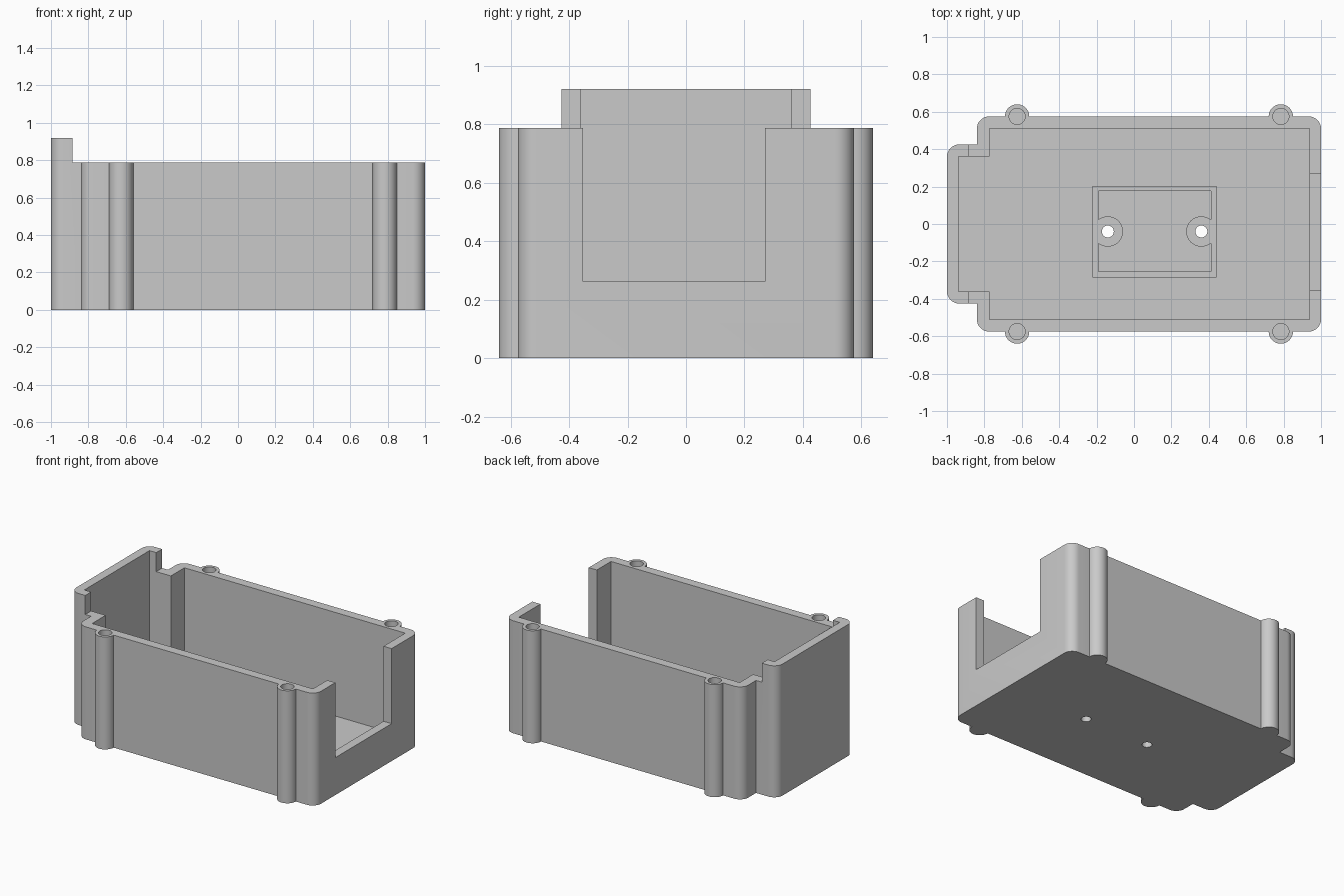
import bpy, bmesh
from math import radians, pi, cos, sin

default = bpy.data.objects.get("Cube")
if default:
    bpy.data.objects.remove(default, do_unlink=True)

HEIGHT, TALL, FLOOR, WALL = 0.787, 0.92, 0.0625, 0.0625
FRAME_TOP = 0.125
MID_Y = -0.04          # centre line of the mount and the cable opening

grey = bpy.data.materials.new("light grey plastic")
grey.use_nodes = True
colour = (0.59, 0.59, 0.59, 1)
grey.diffuse_color = colour
grey.node_tree.nodes["Principled BSDF"].inputs["Base Color"].default_value = colour


def prism(name, outline, z0, z1):
    """Extrude a closed outline from z0 to z1."""
    bm = bmesh.new()
    face = bm.faces.new([bm.verts.new((x, y, z0)) for x, y in outline])
    top = bmesh.ops.extrude_face_region(bm, geom=[face])
    verts = [v for v in top["geom"] if isinstance(v, bmesh.types.BMVert)]
    bmesh.ops.translate(bm, verts=verts, vec=(0, 0, z1 - z0))
    bmesh.ops.recalc_face_normals(bm, faces=bm.faces)
    mesh = bpy.data.meshes.new(name)
    bm.to_mesh(mesh)
    bm.free()
    mesh.materials.append(grey)
    obj = bpy.data.objects.new(name, mesh)
    bpy.context.collection.objects.link(obj)
    return obj


def box(name, x0, x1, y0, y1, z0, z1):
    return prism(name, [(x0, y0), (x1, y0), (x1, y1), (x0, y1)], z0, z1)


def cylinder(name, x, y, r, z0, z1, n=40):
    ring = [(x + r * cos(2 * pi * i / n), y + r * sin(2 * pi * i / n)) for i in range(n)]
    return prism(name, ring, z0, z1)


def corner(x, y, sx, sy, r=0.065, n=8):
    """Points of a rounded outer corner pointing towards (sx, sy)."""
    pts = []
    for i in range(n + 1):
        a = pi / 2 * i / n
        pts.append((x - sx * r * (1 - cos(a)), y - sy * r * (1 - sin(a))))
    return pts


def mirrored(half):
    """Close an outline given from its +x end to its -x end on the +y side."""
    return half + [(x, -y) for x, y in reversed(half)]


def combine(target, tool, operation):
    """Apply a boolean and discard the tool."""
    mod = target.modifiers.new(operation, "BOOLEAN")
    mod.operation, mod.solver, mod.object = operation, "EXACT", tool
    bpy.context.view_layer.update()
    graph = bpy.context.evaluated_depsgraph_get()
    result = bpy.data.meshes.new_from_object(target.evaluated_get(graph))
    target.modifiers.clear()
    target.data = result
    bpy.data.objects.remove(tool, do_unlink=True)


# Outer body: wide box with a narrower end, rounded outer corners
half = corner(1, 0.575, 1, 1)
half += corner(-0.84, 0.575, -1, 1)[::-1]
half += [(-0.84, 0.425)]
half += corner(-1, 0.425, -1, 1)[::-1]
case = prism("case", mirrored(half), 0, TALL)

# Lower the rim everywhere except at the narrow end
combine(case, box("rim_cutter", -0.885, 1.2, -1, 1, HEIGHT, 1.2), "DIFFERENCE")

# Screw posts along both long sides
posts = [(x, y) for x in (-0.625, 0.785) for y in (-0.575, 0.575)]
for x, y in posts:
    combine(case, cylinder("post", x, y, 0.065, 0, HEIGHT), "UNION")

# Hollow interior following the stepped outline
inner = mirrored([(1 - WALL, 0.51), (-0.772, 0.51), (-0.772, 0.36), (WALL - 1, 0.36)])
combine(case, prism("cavity_cutter", inner, FLOOR, 1.2), "DIFFERENCE")

# Cable opening in the end wall
combine(case, box("opening_cutter", 0.9, 1.2, -0.353, 0.27, 0.262, 1.2), "DIFFERENCE")

# Blind screw holes in the posts
for x, y in posts:
    combine(case, cylinder("hole_cutter", x, y, 0.043, 0.4, 1), "DIFFERENCE")

# Mounting frame on the floor, with a screw boss at each end
frame = box("mounting_frame", -0.222, 0.442, -0.285, 0.203, FLOOR - 0.02, FRAME_TOP)
combine(frame, box("pocket_cutter", -0.19, 0.411, -0.253, 0.176, 0, 1), "DIFFERENCE")
screws = (-0.14, 0.36)
for x in screws:
    combine(frame, cylinder("boss", x, MID_Y, 0.081, FLOOR - 0.02, FRAME_TOP), "UNION")
combine(case, frame, "UNION")

# Screw holes through the bosses and floor
for x in screws:
    combine(case, cylinder("screw_cutter", x, MID_Y, 0.032, -0.1, 1), "DIFFERENCE")

# Smooth the round surfaces, keep the edges crisp
bpy.ops.object.select_all(action="DESELECT")
case.select_set(True)
bpy.context.view_layer.objects.active = case
bpy.ops.object.shade_smooth_by_angle(angle=radians(30))
